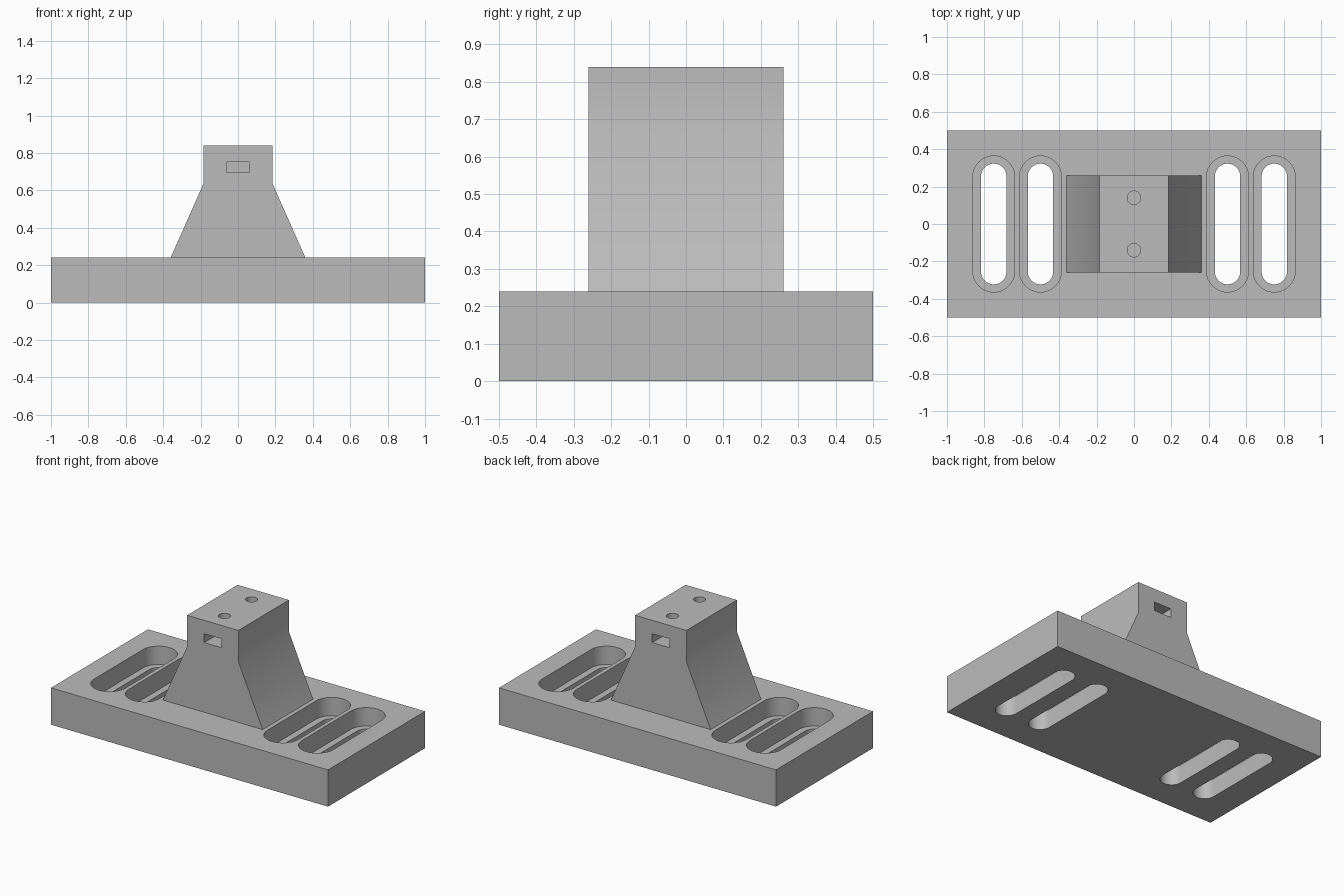
import bpy
import bmesh
from math import sin, cos, pi
from mathutils import Vector

cube = bpy.data.objects.get("Cube")
if cube:
    bpy.data.objects.remove(cube, do_unlink=True)

# One flat grey for the whole part
grey = bpy.data.materials.new("plain grey")
grey.use_nodes = True
colour = (0.5, 0.5, 0.5, 1)
grey.diffuse_color = colour
grey.node_tree.nodes["Principled BSDF"].inputs["Base Color"].default_value = colour

PLATE_TOP = 0.24
BLOCK_TOP = 0.84
BLOCK_DEPTH = 0.26


def prism(name, outline, start, push):
    """Extrude a closed outline of vectors from start along push."""
    bm = bmesh.new()
    face = bm.faces.new([bm.verts.new(Vector(start) + p) for p in outline])
    moved = bmesh.ops.extrude_face_region(bm, geom=[face])["geom"]
    verts = [v for v in moved if isinstance(v, bmesh.types.BMVert)]
    bmesh.ops.translate(bm, verts=verts, vec=Vector(push))
    bmesh.ops.recalc_face_normals(bm, faces=bm.faces)
    mesh = bpy.data.meshes.new(name)
    bm.to_mesh(mesh)
    bm.free()
    mesh.materials.append(grey)
    obj = bpy.data.objects.new(name, mesh)
    bpy.context.collection.objects.link(obj)
    return obj


def box(name, x, y, z):
    """Box from three (low, high) ranges."""
    outline = [Vector((a, b, 0)) for a, b in
               ((x[0], y[0]), (x[1], y[0]), (x[1], y[1]), (x[0], y[1]))]
    return prism(name, outline, (0, 0, z[0]), (0, 0, z[1] - z[0]))


def stadium(name, x, y, radius, half, z0, z1, steps=16):
    """Upright slot with round ends; a plain cylinder when half is zero."""
    outline = []
    for end, first in ((half, 0), (-half, pi)):
        count = steps + 1 if half else steps
        for i in range(count):
            a = first + pi * i / steps
            outline.append(Vector((radius * cos(a), end + radius * sin(a), 0)))
    return prism(name, outline, (x, y, z0), (0, 0, z1 - z0))


def carve(target, cutters):
    """Subtract the cutters, then remove them."""
    bpy.context.view_layer.objects.active = target
    for cutter in cutters:
        cutter.hide_render = True
        mod = target.modifiers.new("cut", 'BOOLEAN')
        mod.operation = 'DIFFERENCE'
        mod.solver = 'EXACT'
        mod.object = cutter
        bpy.ops.object.modifier_apply(modifier=mod.name)
        bpy.data.objects.remove(cutter, do_unlink=True)


# Base plate with four stepped slots
plate = box("base_plate", (-1, 1), (-0.5, 0.5), (0, PLATE_TOP))
cutters = []
for x in (-0.75, -0.5, 0.5, 0.75):
    cutters.append(stadium("slot_cutter", x, 0, 0.068, 0.255, -0.1, 0.3))
    cutters.append(stadium("recess_cutter", x, 0, 0.112, 0.252, 0.12, 0.3))
carve(plate, cutters)

# Tapered block with a straight top
half_profile = [(0.36, PLATE_TOP), (0.185, 0.635), (0.185, BLOCK_TOP)]
profile = half_profile + [(-x, z) for x, z in reversed(half_profile)]
block = prism("tapered_block", [Vector((x, 0, z)) for x, z in profile],
              (0, -BLOCK_DEPTH, 0), (0, 2 * BLOCK_DEPTH, 0))

# Nut pocket in each end, met by a screw hole from the top
cutters = []
for side in (-1, 1):
    reach = sorted((side * 0.08, side * 0.3))
    cutters.append(box("pocket_cutter", (-0.062, 0.062), reach, (0.695, 0.752)))
    cutters.append(stadium("hole_cutter", 0, side * 0.14, 0.036, 0, 0.72, 0.9))
    cutters[-1].name = "screw_hole_cutter"
carve(block, cutters)

# Smooth the gentle bends, keep real edges sharp
bpy.ops.object.select_all(action='DESELECT')
for obj in (plate, block):
    obj.select_set(True)
bpy.context.view_layer.objects.active = block
bpy.ops.object.shade_smooth_by_angle()
